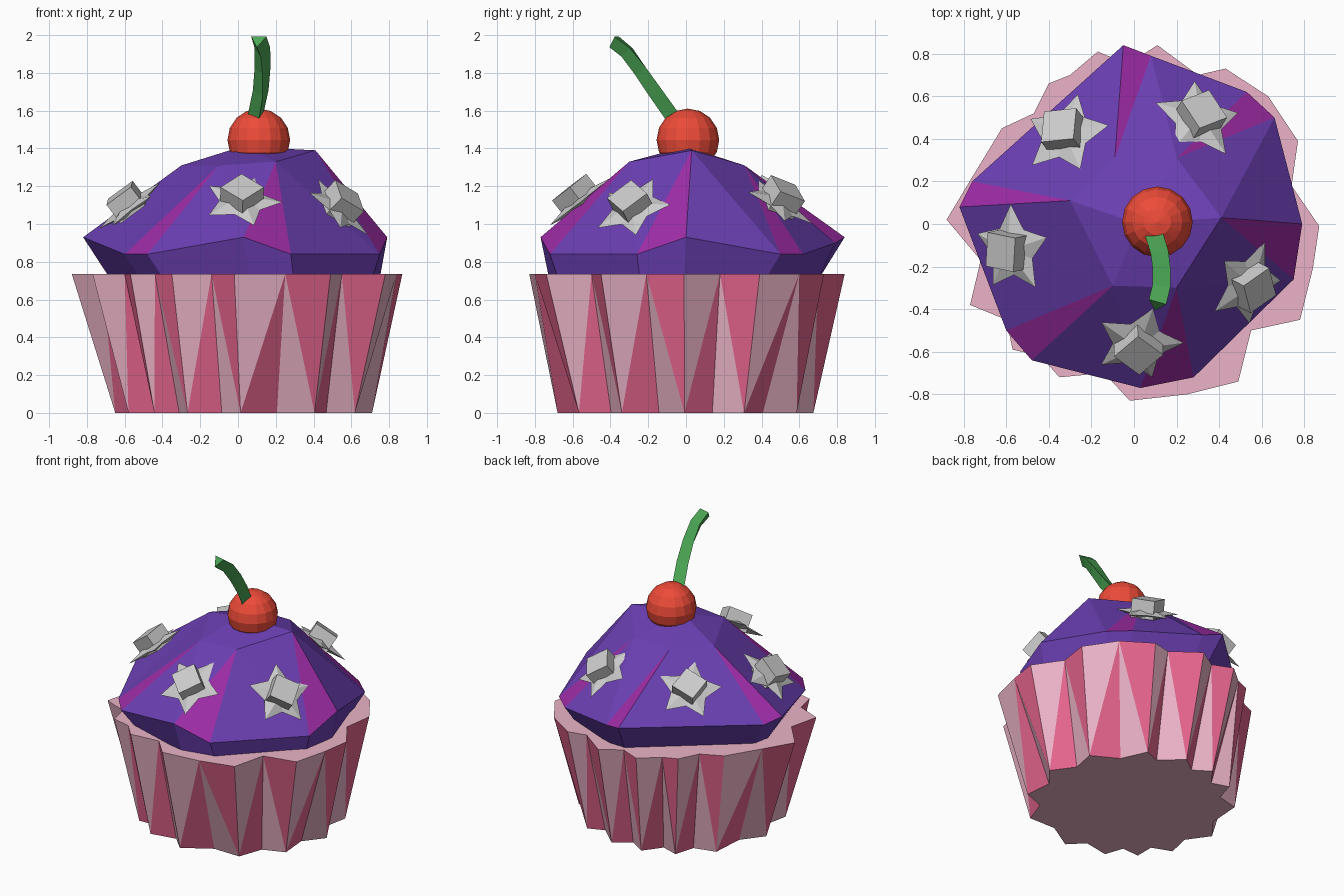
import bpy, bmesh, math
from mathutils import Vector, Matrix

if "Cube" in bpy.data.objects:
    bpy.data.objects.remove(bpy.data.objects["Cube"])


def material(name, color):
    m = bpy.data.materials.new(name)
    m.diffuse_color = (*color, 1)
    m.use_nodes = True
    m.node_tree.nodes["Principled BSDF"].inputs["Base Color"].default_value = m.diffuse_color
    return m


def make(name, verts, faces, mats=(), indices=None):
    me = bpy.data.meshes.new(name)
    me.from_pydata([tuple(v) for v in verts], [], faces)
    for m in mats:
        me.materials.append(m)
    if indices:
        for p, i in zip(me.polygons, indices):
            p.material_index = i
    bm = bmesh.new()
    bm.from_mesh(me)
    bmesh.ops.recalc_face_normals(bm, faces=bm.faces)
    bm.to_mesh(me)
    bm.free()
    ob = bpy.data.objects.new(name, me)
    bpy.context.collection.objects.link(ob)
    return ob


pink = material("pink", (0.79, 0.13, 0.27))
pale = material("pale_pink", (0.83, 0.45, 0.57))
purple = material("purple", (0.147, 0.05, 0.45))
magenta = material("magenta", (0.34, 0.025, 0.38))
red = material("red", (0.85, 0.07, 0.04))
green = material("green", (0.07, 0.38, 0.09))

# Pleated paper wrapper: uneven rim, folds split into two-tone triangles
rim = [(.11, .84), (-.03, .75), (-.17, .81), (-.30, .70), (-.40, .66), (-.47, .52), (-.62, .45),
       (-.76, .22), (-.88, .02), (-.72, -.17), (-.77, -.38), (-.60, -.45), (-.57, -.59),
       (-.44, -.62), (-.35, -.72), (-.14, -.70), (-.02, -.83), (.25, -.80), (.49, -.74),
       (.55, -.50), (.78, -.45), (.84, -.21), (.87, -.01), (.74, .18), (.77, .39),
       (.63, .60), (.43, .73), (.30, .70)]
n = len(rim)
foot = []
for i, (x, y) in enumerate(rim):
    d = Vector((x, y)).normalized() * (0.59 if i % 2 else 0.68)
    foot.append((d.x + 0.03, d.y, 0))
verts = foot + [(x, y, 0.735) for x, y in rim]
faces, idx = [], []
for i in range(n):
    j = (i + 1) % n
    if i % 2:
        faces += [(i, j, n + i), (n + i, j, n + j)]
        idx += [1, 0]
    else:
        faces += [(i, j, n + j), (i, n + j, n + i)]
        idx += [0, 1]
faces += [tuple(range(n)), tuple(range(n, 2 * n))]
make("wrapper", verts, faces, (pink, pale), idx + [1, 1])

# Faceted frosting: six crest points, each joined to a pair of lower edge points
edge = [(.66, .50, .84), (.53, .62, .84), (.08, .79, .90), (-.05, .84, .93),
        (-.76, .20, .90), (-.82, .08, .93), (-.60, -.50, .84), (-.48, -.64, .84),
        (.03, -.77, .93), (.28, -.72, .84), (.75, -.26, .84), (.79, 0, .93)]
crest = [(.20, .31, 1.31), (-.09, .31, 1.31), (-.30, .11, 1.31),
         (-.10, -.29, 1.31), (.20, -.30, 1.33), (.41, .03, 1.39)]
hem = []
for x, y, z in edge:
    d = Vector((x, y)).normalized() * 0.715
    hem.append((d.x + 0.035, d.y - 0.01, 0.71))
verts = edge + crest + hem + [(0.02, 0, 1.41)]
faces, idx = [], []
for k in range(6):
    a, b, c = 2 * k, 2 * k + 1, (2 * k + 2) % 12
    t, u = 12 + k, 12 + (k + 1) % 6
    faces += [(a, b, t), (b, c, t), (c, u, t), (t, u, 30)]
    idx += [1, 0, 0, 0]
for i in range(12):
    j = (i + 1) % 12
    faces.append((i, 18 + i, 18 + j, j))
    idx.append(0)
faces.append(tuple(range(18, 30)))
idx.append(0)
make("frosting", verts, faces, (purple, magenta), idx)


# Star sprinkles: thin five-pointed star with a square block on top
def star(i, pos, elevation, spin):
    vs = [Vector((0, 0, 0.04)), Vector((0, 0, -0.04))]
    fs = []
    for k in range(10):
        a, r = math.tau * k / 10, 0.12 if k % 2 else 0.215
        vs.append(Vector((r * math.cos(a + math.pi / 10), r * math.sin(a + math.pi / 10), 0)))
        j = 2 + (k + 1) % 10
        fs += [(0, 2 + k, j), (1, j, 2 + k)]
    for z in (-0.03, 0.095):
        for k in range(4):
            a = math.tau * k / 4 + 0.35
            vs.append(Vector((0.115 * math.cos(a), 0.115 * math.sin(a), z)))
    for k in range(4):
        j = (k + 1) % 4
        fs.append((12 + k, 12 + j, 16 + j, 16 + k))
    fs += [(15, 14, 13, 12), (16, 17, 18, 19)]
    e = math.radians(elevation)
    nrm = Vector((pos[0], pos[1], 0)).normalized() * math.cos(e) + Vector((0, 0, math.sin(e)))
    side = Vector((0, 0, 1)).cross(nrm).normalized()
    rot = Matrix((side, nrm.cross(side), nrm)).transposed().to_4x4()
    ob = make(f"star_sprinkle_{i}", vs, fs)
    ob.data.transform(Matrix.Translation(pos) @ rot @ Matrix.Rotation(math.radians(spin), 4, 'Z'))


for i, args in enumerate([((-.32, .42, 1.115), 54, -12), ((.30, .49, 1.115), 52, -6),
                          ((-.57, -.12, 1.09), 52, 6), ((.53, -.28, 1.085), 43, -12),
                          ((.02, -.56, 1.12), 52, -20)], 1):
    star(i, *args)

# Cherry
bpy.ops.mesh.primitive_uv_sphere_add(segments=16, ring_count=8, radius=0.166,
                                     location=(0.11, 0.01, 1.445))
cherry = bpy.context.object
cherry.name = "cherry"
cherry.data.materials.append(red)

# Bent three-sided stem: flat back, ridge facing the front
path = [Vector(p) for p in [(.10, -.07, 1.56), (.125, -.16, 1.69), (.13, -.24, 1.81),
                            (.125, -.315, 1.91), (.105, -.385, 1.965)]]
verts, faces = [], []
for i, p in enumerate(path):
    t = (path[min(i + 1, 4)] - path[max(i - 1, 0)]).normalized()
    side = t.cross(Vector((0, 0, 1))).normalized()
    under = t.cross(side)
    if under.z > 0:
        under = -under
    verts += [p + side * 0.042 - under * 0.033, p - side * 0.042 - under * 0.033, p + under * 0.036]
for i in range(4):
    for k in range(3):
        j = (k + 1) % 3
        faces.append((3 * i + k, 3 * i + j, 3 * i + 3 + j, 3 * i + 3 + k))
faces += [(0, 1, 2), (12, 13, 14)]
make("cherry_stem", verts, faces, (green,))
